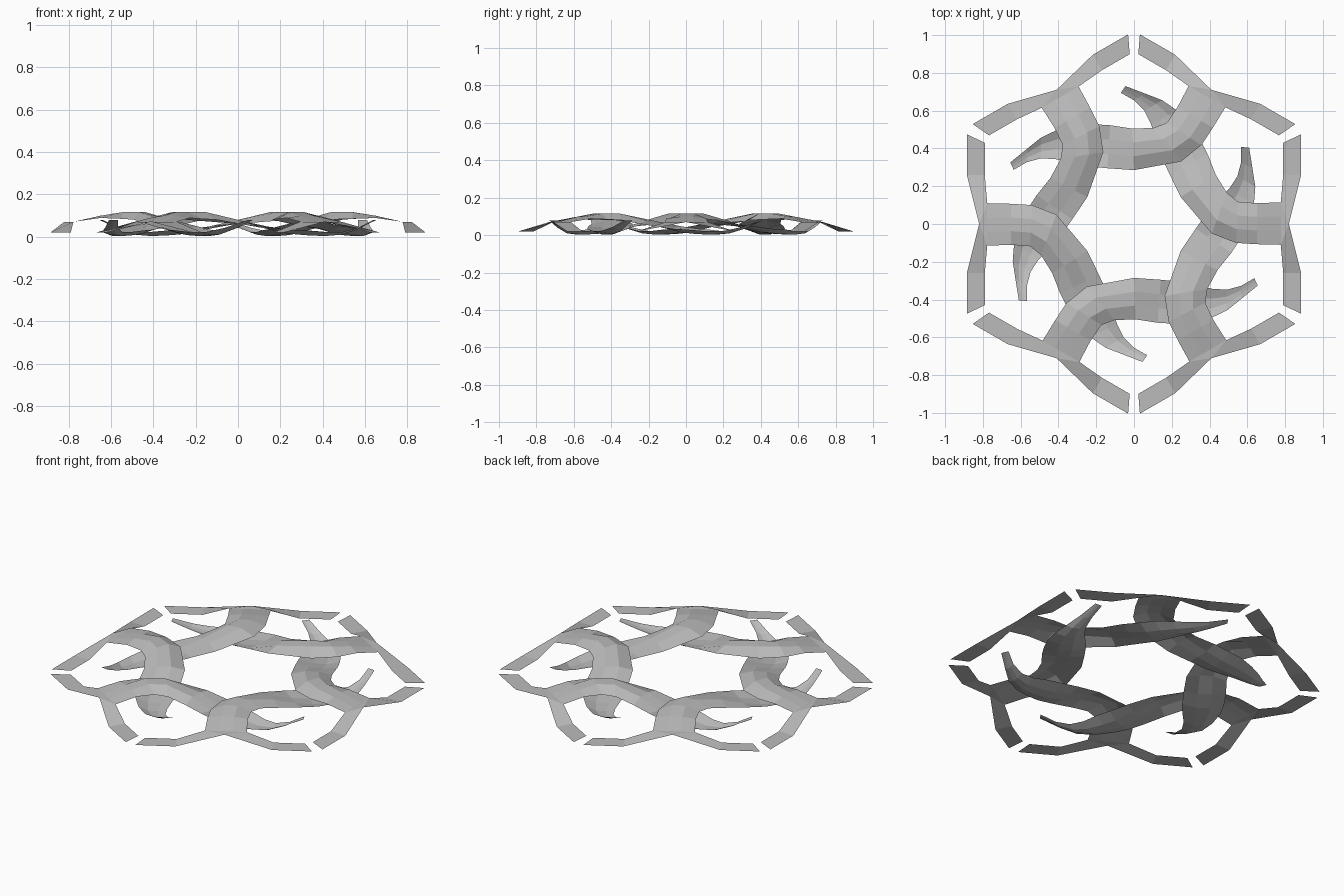
import bpy, math
from mathutils import Vector, Matrix

if "Cube" in bpy.data.objects:
    bpy.data.objects.remove(bpy.data.objects["Cube"])

grey = bpy.data.materials.new("light grey")
grey.diffuse_color = (0.5, 0.5, 0.5, 1)
grey.use_nodes = True
grey.node_tree.nodes["Principled BSDF"].inputs["Base Color"].default_value = grey.diffuse_color

# strap stations: left x, y, right x, y, centre height, edge offset
STRAP = [
    (.777, .115, .777, -.110, .070, 0),
    (.650, .110, .650, -.107, .100, -.012),
    (.550, .118, .540, -.100, .119, -.035),
    (.492, .165, .411, -.050, .120, -.040),
    (.433, .260, .247, .143, .080, -.020),
    (.390, .370, .185, .270, .037, .010),
    (.345, .460, .140, .370, .012, .022),
    (.300, .530, .115, .440, .004, .026),
    (.230, .600, .090, .530, .000, .022),
    (.150, .655, .055, .600, .008, .014),
    (.060, .690, .000, .655, .034, .008),
    (-.045, .730, -.070, .695, .078, 0),
]
# rim bar, half of it: inner x, outer x, inner y, outer y, height
RIM = [
    (.790, .885, .260, .260, .020),
    (.790, .885, .430, .475, .020),
]
COLS = 4


def make(name, verts, faces, angle):
    me = bpy.data.meshes.new(name)
    me.from_pydata(verts, [], faces)
    me.materials.append(grey)
    me.transform(Matrix.Rotation(angle, 4, 'Z'))
    ob = bpy.data.objects.new(name, me)
    bpy.context.collection.objects.link(ob)


def strap(angle):
    # arched band that goes over one neighbour, under the next, and tapers
    verts, faces = [], []
    for lx, ly, rx, ry, z, e in STRAP:
        for c in range(COLS):
            t = c / (COLS - 1)
            p = Vector((lx, ly, z)).lerp(Vector((rx, ry, z)), t)
            p.z += e * (2 * t - 1) ** 2
            verts.append(p)
    for i in range(len(STRAP) - 1):
        for c in range(COLS - 1):
            a = i * COLS + c
            faces.append((a, a + COLS, a + COLS + 1, a + 1))
    make("woven_strap", verts, faces, angle)


def rim(angle):
    # bent outer bar: slopes down from the strap head to flat ends
    verts = [(.777, .115, .07), (.777, -.11, .07), (.82, 0, .07)]
    faces = [(0, 1, 2)]
    for s in (1, -1):
        prev = (0 if s > 0 else 1, 2)
        for ix, ox, iy, oy, z in RIM:
            n = len(verts)
            verts += [(ix, s * iy, z), (ox, s * oy, z)]
            f = (prev[0], prev[1], n + 1, n)
            faces.append(f if s > 0 else f[::-1])
            prev = (n, n + 1)
    make("rim_bar", verts, faces, angle)


for k in range(6):
    strap(k * math.pi / 3)
    rim(k * math.pi / 3)
